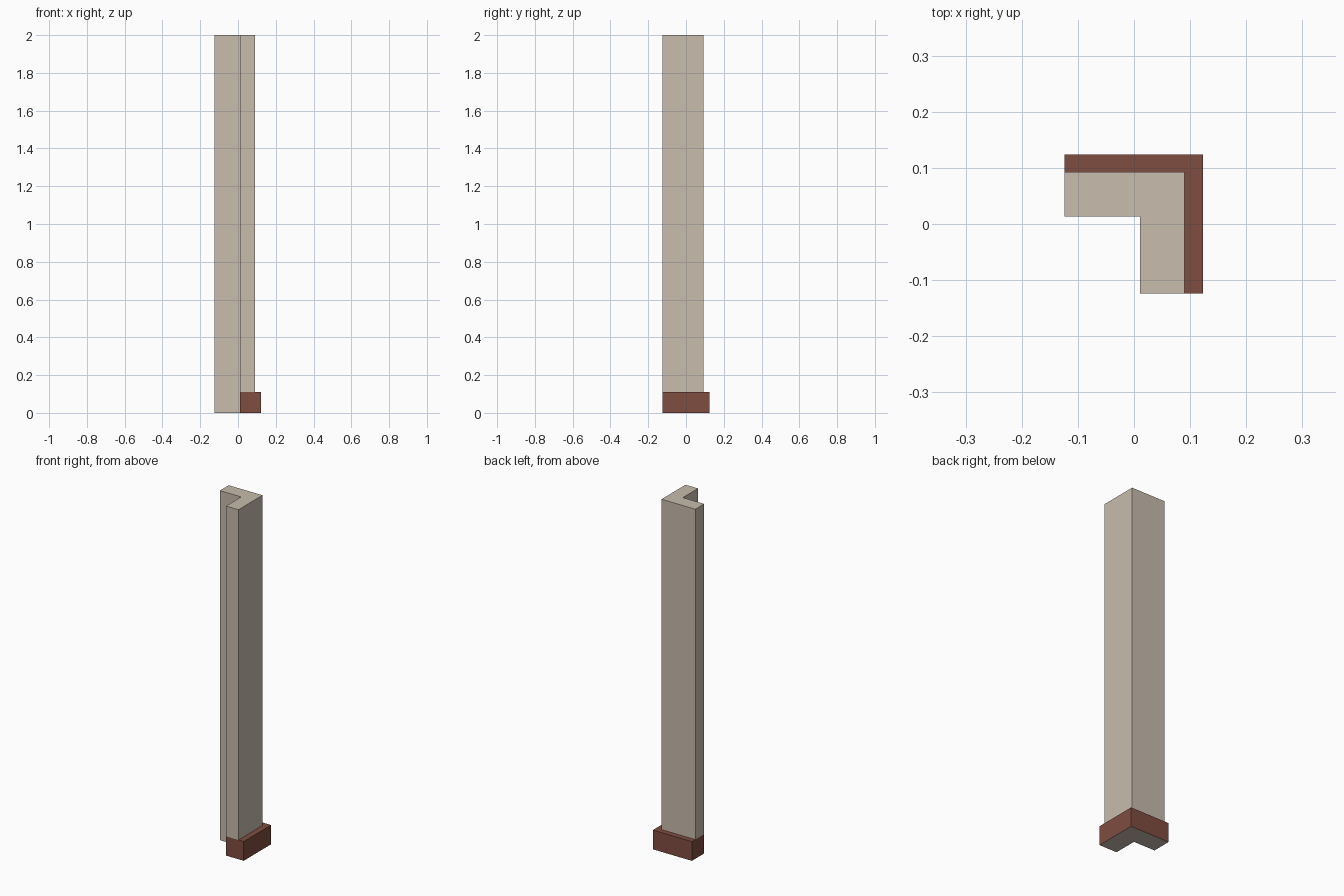
import bpy, bmesh

if "Cube" in bpy.data.objects:
    bpy.data.objects.remove(bpy.data.objects["Cube"])

def material(name, rgb):
    m = bpy.data.materials.new(name)
    m.diffuse_color = (*rgb, 1)
    m.use_nodes = True
    m.node_tree.nodes["Principled BSDF"].inputs["Base Color"].default_value = m.diffuse_color
    return m

BEIGE = material("beige plaster", (0.578, 0.503, 0.418))
BROWN = material("red brown trim", (0.212, 0.074, 0.051))

X0, Y0 = -0.124, -0.124      # free ends of the two legs
XI, YI = 0.011, 0.013        # inner corner
XW, YW = 0.09, 0.093         # outer corner of the wall
XB, YB = 0.123, 0.124        # outer corner of the skirting
BASE, TOP = 0.11, 2.0

def outline(xo, yo):
    # L section: three outer points, then round the inner corner
    return [(X0, yo), (X0, YI), (XI, YI), (XI, Y0), (xo, Y0), (xo, yo)]

def build(name, pts, z0, z1, caps):
    me = bpy.data.meshes.new(name)
    me.materials.append(BEIGE)
    me.materials.append(BROWN)
    bm = bmesh.new()
    lo = [bm.verts.new((x, y, z0)) for x, y in pts]
    hi = [bm.verts.new((x, y, z1)) for x, y in pts]
    n = len(pts)
    sides = [bm.faces.new((lo[i], lo[(i + 1) % n], hi[(i + 1) % n], hi[i]))
             for i in range(n)]
    caps(bm, lo, hi, sides)
    ob = bpy.data.objects.new(name, me)
    bm.to_mesh(me)
    bm.free()
    bpy.context.collection.objects.link(ob)

# Corner wall: plain L column with a closed top
def wall_caps(bm, lo, hi, sides):
    bm.faces.new(hi)

build("corner_wall", outline(XW, YW), BASE, TOP, wall_caps)

# Skirting: wider L foot, brown except on inner faces and underside
def base_caps(bm, lo, hi, sides):
    bm.faces.new(lo[::-1])
    for i, f in enumerate(sides):
        f.material_index = 0 if i in (1, 2) else 1
    # ledge around the foot of the wall
    a, b, c = [bm.verts.new((x, y, BASE)) for x, y in ((X0, YW), (XW, YW), (XW, Y0))]
    for quad in ((hi[0], a, b, hi[5]), (hi[5], b, c, hi[4])):
        f = bm.faces.new(quad)
        f.material_index = 1

build("skirting_base", outline(XB, YB), 0, BASE, base_caps)
